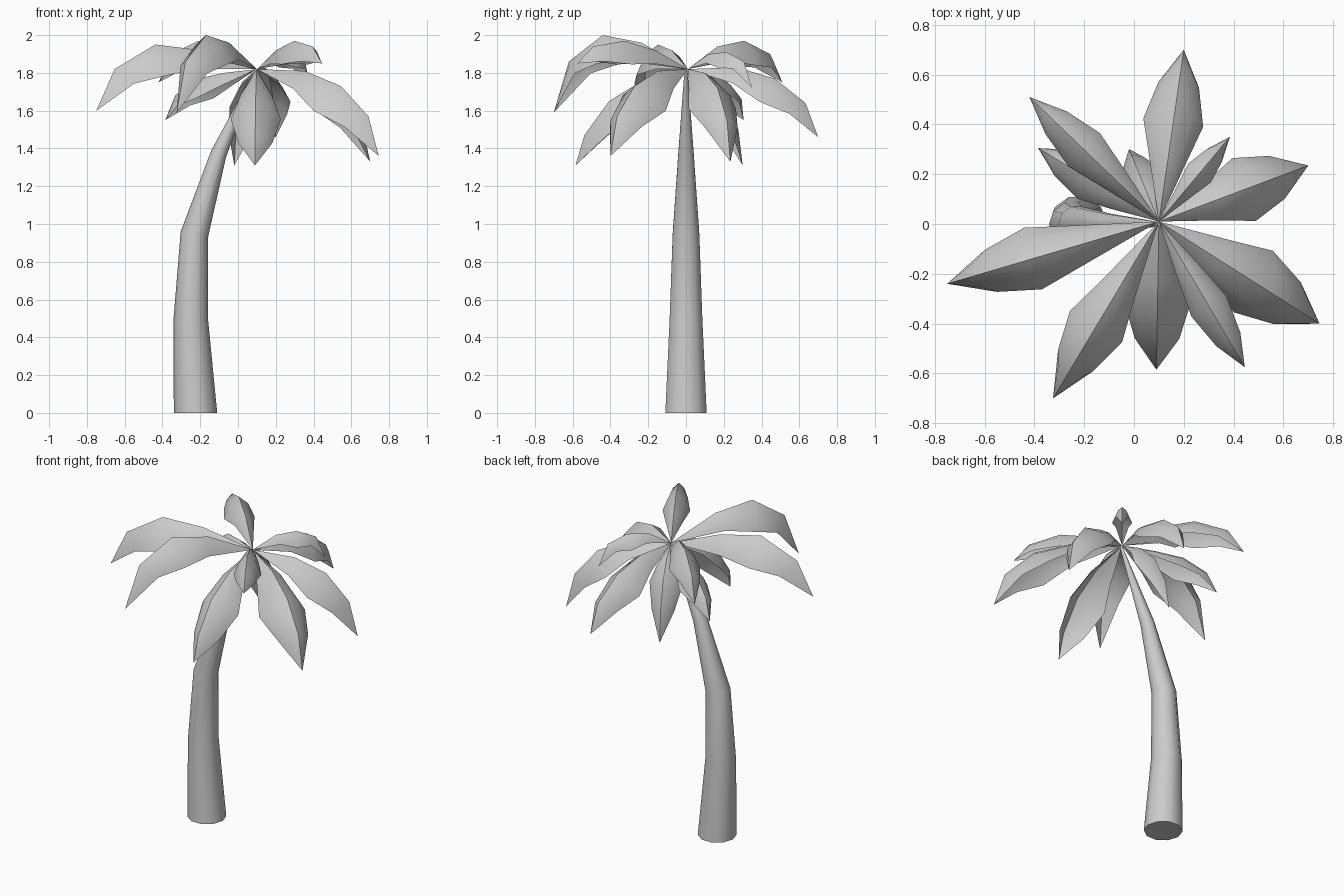
import bpy, bmesh, math
from mathutils import Vector

if "Cube" in bpy.data.objects:
    bpy.data.objects.remove(bpy.data.objects["Cube"])

CROWN = Vector((0.10, 0.01, 1.82))


def finish(name, bm, angle=60):
    mesh = bpy.data.meshes.new(name)
    bm.to_mesh(mesh)
    bm.free()
    obj = bpy.data.objects.new(name, mesh)
    bpy.context.collection.objects.link(obj)
    bpy.ops.object.select_all(action='DESELECT')
    obj.select_set(True)
    bpy.context.view_layer.objects.active = obj
    bpy.ops.object.shade_smooth_by_angle(angle=math.radians(angle))
    return obj


def trunk(sides=10):
    # x, z, radius, tilt of each ring
    rings = [(-0.225, 0, 0.115, 0), (-0.25, 0.5, 0.091, 0), (-0.231, 0.945, 0.074, 0.2),
             (-0.103, 1.37, 0.043, 0.4), (0.10, 1.82, 0.008, 0.4)]
    bm = bmesh.new()
    loops = []
    for x, z, r, tilt in rings:
        loop = []
        for i in range(sides):
            a = math.tau * i / sides
            u = r * math.cos(a)
            loop.append(bm.verts.new((x + u * math.cos(tilt), r * math.sin(a),
                                      z - u * math.sin(tilt))))
        loops.append(loop)
    for lo, hi in zip(loops, loops[1:]):
        for i in range(sides):
            j = (i + 1) % sides
            bm.faces.new((lo[i], lo[j], hi[j], hi[i]))
    bm.faces.new(loops[0][::-1])
    bm.faces.new(loops[-1])
    finish("trunk", bm)


def leaf(name, x, y, heights):
    """Arched blade from the crown to a pointed tip, ridge at the given heights."""
    sag = CROWN.z - heights[3]
    tip = Vector((x, y, heights[3]))
    chord = (tip - CROWN).length
    half = 0.12 * chord * (1 + 0.8 * max(sag, 0))
    fold = 1.5 - sag
    steps = (0.30 + 0.2 * sag, 0.58 + 0.24 * sag, 0.86 + 0.12 * sag)
    ridge = [CROWN]
    for f, z in zip(steps, heights):
        p = CROWN.lerp(tip, f)
        ridge.append(Vector((p.x, p.y, z)))
    ridge.append(tip)
    out = Vector((x - CROWN.x, y - CROWN.y, 0)).normalized()
    side = Vector((-out.y, out.x, 0))

    bm = bmesh.new()
    base, end = bm.verts.new(CROWN), bm.verts.new(tip)
    rows = []
    for k, w in ((1, 0.62), (2, 1.0), (3, 0.68)):
        along = (ridge[k + 1] - ridge[k - 1]).normalized()
        up = along.cross(side)
        rows.append([bm.verts.new(ridge[k] + side * u * half * w - up * u * u * half * w * fold)
                     for u in (-1, -0.6, 0, 0.6, 1)])
    for i in range(4):
        bm.faces.new((base, rows[0][i], rows[0][i + 1]))
        for a, b in zip(rows, rows[1:]):
            bm.faces.new((a[i], b[i], b[i + 1], a[i + 1]))
        bm.faces.new((rows[2][i], end, rows[2][i + 1]))
    bm.normal_update()
    finish(name, bm)


trunk()

# leaves: tip x, tip y, ridge heights from crown to tip
leaves = [
    (-0.75, -0.24, (1.92, 1.95, 1.82, 1.60)),
    (-0.325, -0.70, (1.96, 2.00, 1.86, 1.59)),
    (0.09, -0.585, (1.76, 1.65, 1.47, 1.31)),
    (0.445, -0.575, (1.92, 1.97, 1.94, 1.85)),
    (0.745, -0.40, (1.81, 1.73, 1.57, 1.36)),
    (0.70, 0.235, (1.80, 1.72, 1.55, 1.33)),
    (0.385, 0.35, (1.90, 1.91, 1.86, 1.72)),
    (0.20, 0.70, (1.83, 1.77, 1.64, 1.46)),
    (-0.42, 0.51, (1.94, 1.97, 1.90, 1.75)),
    (-0.385, 0.305, (1.80, 1.77, 1.68, 1.55)),
    (-0.02, 0.30, (1.77, 1.67, 1.50, 1.31)),
]
for n, (x, y, heights) in enumerate(leaves, 1):
    leaf(f"leaf_{n}", x, y, heights)
